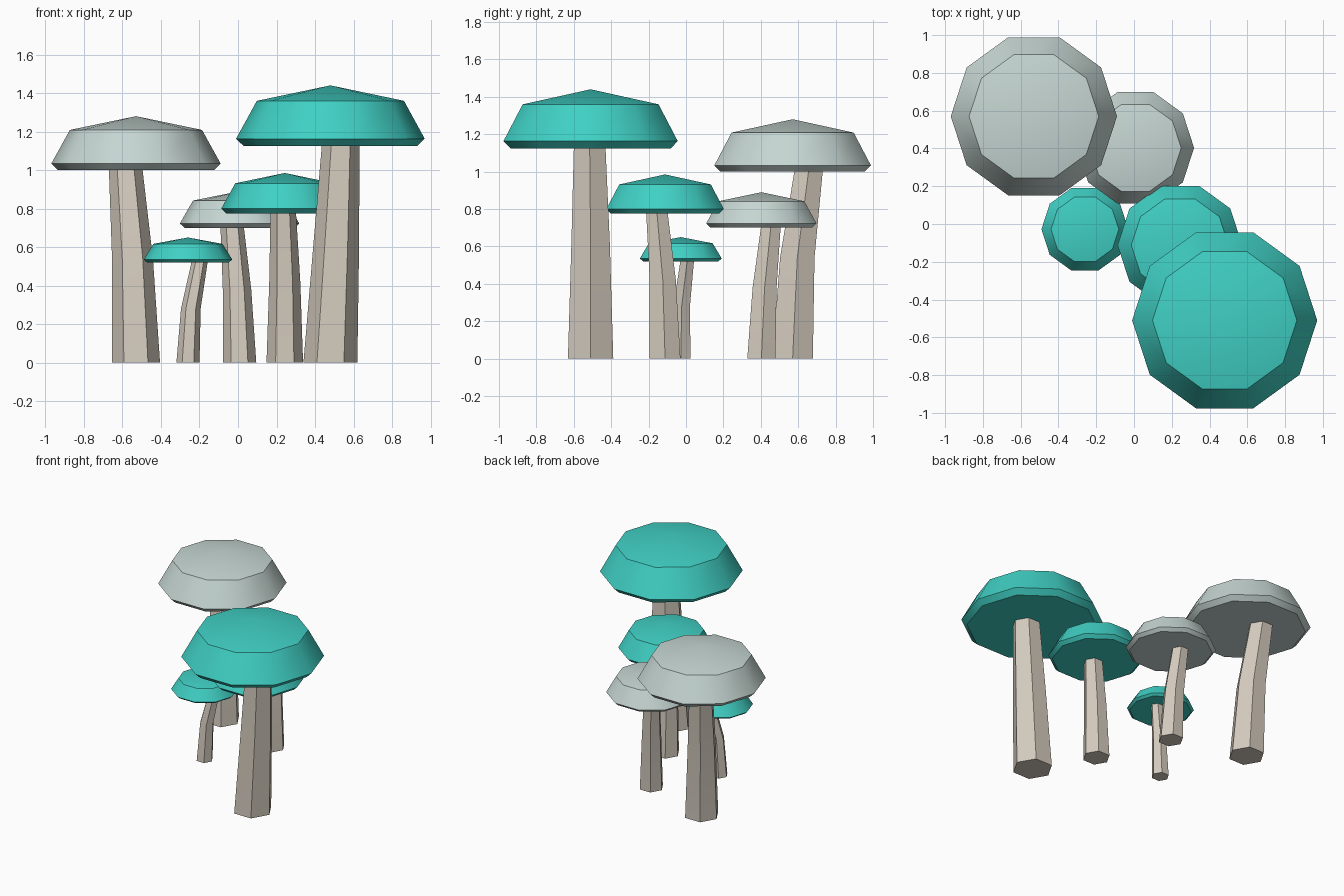
import bpy, bmesh, math

cube = bpy.data.objects.get("Cube")
if cube:
    bpy.data.objects.remove(cube)


def make_material(name, rgb):
    mat = bpy.data.materials.new(name)
    mat.use_nodes = True
    mat.diffuse_color = (*rgb, 1)
    mat.node_tree.nodes["Principled BSDF"].inputs["Base Color"].default_value = (*rgb, 1)
    return mat


TEAL = make_material("teal", (0.051, 0.63, 0.552))
PALE = make_material("pale grey", (0.565, 0.672, 0.644))
STEM = make_material("stem beige", (0.658, 0.597, 0.515))


def loft(name, sides, rings, mat, apex=None):
    """Skin regular polygon rings (x, y, z, radius), closed below and by a point or face above."""
    bm = bmesh.new()
    loops = []
    for x, y, z, r in rings:
        angles = [math.tau * i / sides for i in range(sides)]
        loops.append([bm.verts.new((x + r * math.cos(a), y + r * math.sin(a), z)) for a in angles])
    for low, high in zip(loops, loops[1:]):
        for i in range(sides):
            j = (i + 1) % sides
            bm.faces.new((low[i], low[j], high[j], high[i]))
    bm.faces.new(reversed(loops[0]))
    if apex:
        tip = bm.verts.new(apex)
        for i in range(sides):
            bm.faces.new((loops[-1][i], loops[-1][(i + 1) % sides], tip))
    else:
        bm.faces.new(loops[-1])
    mesh = bpy.data.meshes.new(name)
    bm.to_mesh(mesh)
    bm.free()
    mesh.materials.append(mat)
    obj = bpy.data.objects.new(name, mesh)
    bpy.context.collection.objects.link(obj)
    bpy.ops.object.select_all(action="DESELECT")
    obj.select_set(True)
    bpy.context.view_layer.objects.active = obj
    bpy.ops.object.shade_smooth_by_angle(angle=math.radians(35))


def mushroom(name, mat, centre, radius, base_z, top_z, stem_radius, bend, lean):
    """Cap over a bent stem; bend and lean shift the stem's middle and top."""
    x, y = centre
    h = top_z - base_z
    cap = [(0, 0.92), (0.12, 1), (0.745, 0.78)]
    loft(name + "_cap", 10, [(x, y, base_z + h * t, radius * r) for t, r in cap], mat, (x, y, top_z))
    stem = [(0, (0, 0), 1), (0.54, bend, 0.85), (1, lean, 0.7)]
    loft(name + "_stem", 6,
         [(x + d[0], y + d[1], base_z * t, stem_radius * r) for t, d, r in stem], STEM)


mushroom("tall_teal", TEAL, (0.48, -0.51), 0.49, 1.125, 1.44, 0.14, (0.03, 0), (0.053, -0.005))
mushroom("tall_pale", PALE, (-0.53, 0.57), 0.44, 1.0, 1.28, 0.125, (-0.018, 0.025), (-0.053, 0.085))
mushroom("middle_teal", TEAL, (0.243, -0.112), 0.33, 0.775, 0.985, 0.095, (0, -0.012), (-0.008, -0.043))
mushroom("middle_pale", PALE, (0.008, 0.403), 0.31, 0.7, 0.89, 0.087, (-0.013, 0.017), (-0.038, 0.05))
mushroom("small_teal", TEAL, (-0.26, -0.028), 0.23, 0.52, 0.65, 0.06, (0.015, 0.005), (0.06, 0.034))
